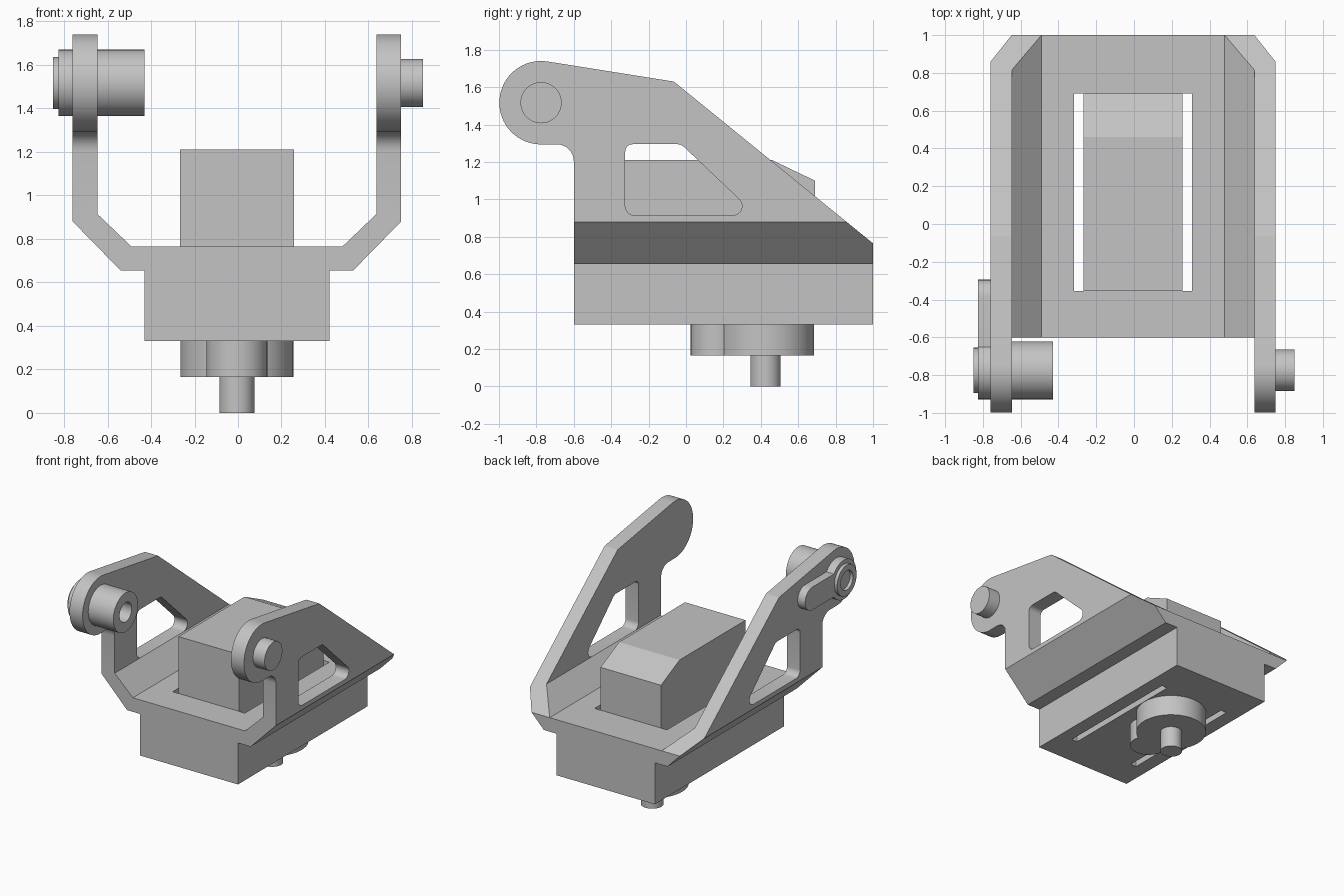
import bpy, bmesh
from math import radians, sin, cos, tan
from mathutils import Vector, Matrix

cube = bpy.data.objects.get("Cube")
if cube:
    bpy.data.objects.remove(cube)

grey = bpy.data.materials.new("plain grey")
grey.use_nodes = True
COLOUR = (0.55, 0.55, 0.55, 1)
grey.diffuse_color = COLOUR
grey.node_tree.nodes["Principled BSDF"].inputs["Base Color"].default_value = COLOUR

MID = -0.005                 # x of the bracket's centre plane
PIVOT = (-0.775, 1.517)      # y, z of the arm pivots
HEAD = 0.223                 # radius of the arm heads


def finish(bm, name):
    bmesh.ops.recalc_face_normals(bm, faces=bm.faces)
    mesh = bpy.data.meshes.new(name)
    bm.to_mesh(mesh)
    bm.free()
    obj = bpy.data.objects.new(name, mesh)
    bpy.context.collection.objects.link(obj)
    mesh.materials.append(grey)
    return obj


def extrude(name, outline, axis, start, end):
    """Extrude a 2D outline along x (y,z), y (x,z) or z (x,y)."""
    place = {"x": lambda a, b: (start, a, b),
             "y": lambda a, b: (a, start, b),
             "z": lambda a, b: (a, b, start)}[axis]
    bm = bmesh.new()
    face = bm.faces.new([bm.verts.new(place(*p)) for p in outline])
    side = bmesh.ops.extrude_face_region(bm, geom=[face])
    move = Vector([(end - start) * (axis == k) for k in "xyz"])
    bmesh.ops.translate(bm, vec=move, verts=[v for v in side["geom"] if isinstance(v, bmesh.types.BMVert)])
    return finish(bm, name)


def arc(cx, cy, r, a0, a1, steps=32):
    angles = [radians(a0 + (a1 - a0) * i / steps) for i in range(steps + 1)]
    return [(cx + r * cos(a), cy + r * sin(a)) for a in angles]


def circle(cx, cy, r):
    return arc(cx, cy, r, 0, 360, 48)[:-1]


def rect(x0, x1, y0, y1):
    return [(x0, y0), (x1, y0), (x1, y1), (x0, y1)]


def fillet(prev, corner, nxt, r, steps=8):
    """Points of a rounded corner."""
    c = Vector(corner)
    u, v = (Vector(prev) - c).normalized(), (Vector(nxt) - c).normalized()
    half = u.angle(v) / 2
    centre = c + (u + v).normalized() * r / sin(half)
    a, b = c + u * r / tan(half) - centre, c + v * r / tan(half) - centre
    total = a.angle(b)
    return [tuple(centre + (a * sin(total * (1 - i / steps)) + b * sin(total * i / steps)) / sin(total))
            for i in range(steps + 1)]


def boolean(obj, cutter, operation):
    mod = obj.modifiers.new("cut", "BOOLEAN")
    mod.operation, mod.object, mod.solver = operation, cutter, "EXACT"
    bpy.context.view_layer.objects.active = obj
    bpy.ops.object.modifier_apply(modifier=mod.name)
    bpy.data.objects.remove(cutter)


# Bracket: front section of base and arms, trimmed by the side outline
half = [(0.425, 0.33), (0.425, 0.655), (0.535, 0.655), (0.755, 0.88),
        (0.755, 1.9), (0.642, 1.9), (0.642, 0.915), (0.485, 0.765)]
section = [(MID + x, z) for x, z in half] + [(MID - x, z) for x, z in reversed(half)]
bracket = extrude("bracket", section, "y", -1.1, 1.1)

neck = PIVOT[1] - HEAD
side = arc(*PIVOT, HEAD, 81, 270)
side += fillet((-0.77, neck), (-0.6, neck), (-0.6, 0.3), 0.09)
side += [(-0.6, 0.2), (1, 0.2), (1, 0.765), (-0.065, 1.63)]
boolean(bracket, extrude("side_trim", side, "x", -1, 1), "INTERSECT")

# Rounded window through both arms
corners = [(-0.325, 0.915), (0.375, 0.915), (-0.026, 1.295), (-0.325, 1.295)]
window = []
for i, p in enumerate(corners):
    window += fillet(corners[i - 1], p, corners[(i + 1) % 4], 0.05 if i < 3 else 0.04)
boolean(bracket, extrude("window_cut", window, "x", -1, 1), "DIFFERENCE")

# Opening for the motor through the base
boolean(bracket, extrude("base_cut", rect(MID - 0.313, MID + 0.313, -0.355, 0.69), "z", 0.2, 0.85), "DIFFERENCE")

# Motor body with sloped rear top
body = [(-0.355, 0.33), (0.69, 0.33), (0.69, 1.1), (0.46, 1.21), (-0.355, 1.21)]
extrude("motor_body", body, "x", MID - 0.262, MID + 0.262)

# Gear housing, its front lobe and the output shaft
extrude("gear_housing", circle(MID, 0.425, 0.26), "z", 0.165, 0.33)
extrude("gear_lobe", circle(MID, 0.165, 0.14), "z", 0.165, 0.33)
extrude("output_shaft", circle(MID, 0.425, 0.081), "z", 0, 0.165)

# Pivot pin on the left arm, key on the right arm
extrude("left_pivot_pin", circle(*PIVOT, 0.11), "x", 0.74, 0.85)
key = arc(-0.385, PIVOT[1], 0.09, -90, 90, 16) + arc(*PIVOT, 0.09, 90, 270, 16)
extrude("right_arm_key", key, "x", -0.825, -0.75)

# Hollow stepped bushing, turned about the pivot axis (x, radius)
bm = bmesh.new()
ring = [(-0.43, 0.075), (-0.43, 0.153), (-0.825, 0.153), (-0.825, 0.12), (-0.85, 0.12),
        (-0.85, 0.075), (-0.82, 0.075), (-0.82, 0.038), (-0.76, 0.038), (-0.76, 0.075)]
verts = [bm.verts.new((x, PIVOT[0], PIVOT[1] + r)) for x, r in ring]
edges = [bm.edges.new((verts[i - 1], verts[i])) for i in range(len(verts))]
bmesh.ops.spin(bm, geom=verts + edges, cent=(0, *PIVOT), axis=(1, 0, 0),
               angle=radians(360), steps=48, use_duplicate=False)
bmesh.ops.remove_doubles(bm, verts=bm.verts, dist=0.0005)
finish(bm, "right_bushing")

# Smooth the round walls, keep the edges sharp
bpy.ops.object.select_all(action="DESELECT")
for obj in bpy.context.collection.objects:
    if obj.type == "MESH" and grey.name in obj.data.materials:
        obj.select_set(True)
        bpy.context.view_layer.objects.active = obj
bpy.ops.object.shade_smooth_by_angle(angle=radians(25))
